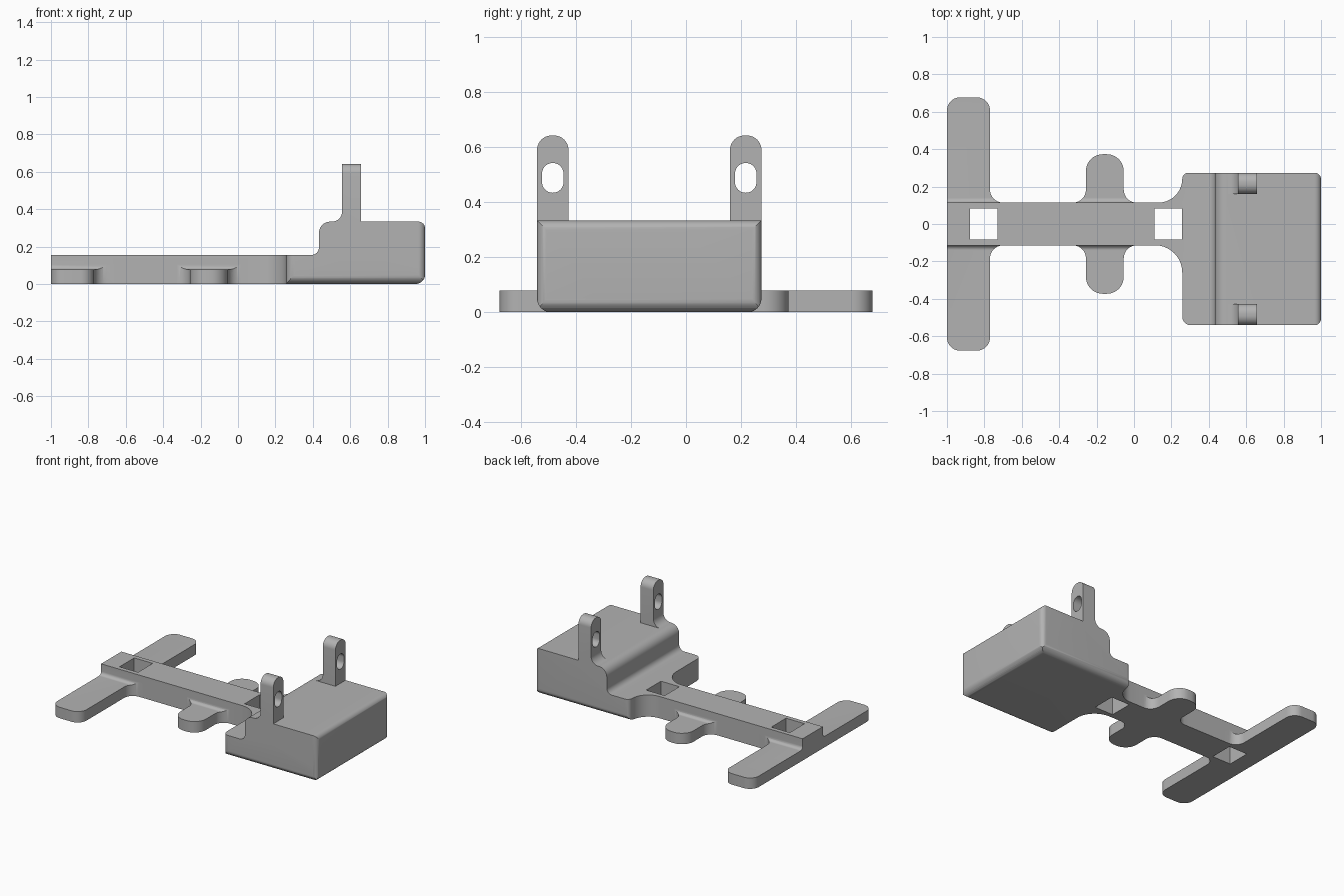
import bpy, bmesh, math
from mathutils import Vector

cube = bpy.data.objects.get("Cube")
if cube:
    bpy.data.objects.remove(cube, do_unlink=True)

# One plain grey
grey = bpy.data.materials.new("plain_grey")
grey.use_nodes = True
GREY = (0.45, 0.45, 0.45, 1)
grey.diffuse_color = GREY
grey.node_tree.nodes["Principled BSDF"].inputs["Base Color"].default_value = GREY


def rounded(corners, steps=10):
    """Turn (u, v, radius) corners into an outline with arc fillets."""
    out = []
    n = len(corners)
    for i, (u, v, r) in enumerate(corners):
        p = Vector((u, v))
        if r == 0:
            out.append(p)
            continue
        a = (Vector(corners[i - 1][:2]) - p).normalized()
        b = (Vector(corners[(i + 1) % n][:2]) - p).normalized()
        half = a.angle(b) / 2
        centre = p + (a + b).normalized() * r / math.sin(half)
        start = p + a * r / math.tan(half) - centre
        end = p + b * r / math.tan(half) - centre
        sweep = start.angle_signed(end)
        for k in range(steps + 1):
            t = -sweep * k / steps
            out.append(centre + Vector((start.x * math.cos(t) - start.y * math.sin(t),
                                        start.x * math.sin(t) + start.y * math.cos(t))))
    return out


def prism(name, corners, axis, lo, hi):
    """Extrude a rounded outline along x (yz), y (xz) or z (xy)."""
    place = {"x": lambda p, h: (h, p.x, p.y),
             "y": lambda p, h: (p.x, h, p.y),
             "z": lambda p, h: (p.x, p.y, h)}[axis]
    bm = bmesh.new()
    outline = rounded(corners)
    low = [bm.verts.new(place(p, lo)) for p in outline]
    high = [bm.verts.new(place(p, hi)) for p in outline]
    bm.faces.new(low)
    bm.faces.new(high)
    for i in range(len(low)):
        j = (i + 1) % len(low)
        bm.faces.new((low[i], low[j], high[j], high[i]))
    bmesh.ops.recalc_face_normals(bm, faces=bm.faces)
    mesh = bpy.data.meshes.new(name)
    bm.to_mesh(mesh)
    bm.free()
    mesh.materials.append(grey)
    obj = bpy.data.objects.new(name, mesh)
    bpy.context.collection.objects.link(obj)
    return obj


def combine(obj, other, operation):
    mod = obj.modifiers.new("combine", "BOOLEAN")
    mod.operation, mod.solver, mod.object = operation, "EXACT", other
    bpy.context.view_layer.objects.active = obj
    bpy.ops.object.modifier_apply(modifier=mod.name)
    bpy.data.objects.remove(other, do_unlink=True)


def box(u0, u1, v0, v1, r=0):
    return [(u0, v0, r), (u1, v0, r), (u1, v1, r), (u0, v1, r)]


def mirrored(half):
    return half + [(u, -v, r) for u, v, r in reversed(half)]


BAR, TOP, PLATE = 0.114, 0.333, 0.078
FRONT, BACK = -0.541, 0.274

# Bar flaring into the stepped block: side profile, plan and end section
body = prism("bracket_body", [(-1, 0, 0), (1, 0, 0.05), (1, TOP, 0.035),
             (0.433, TOP, 0.06), (0.433, 0.155, 0.04), (-1, 0.155, 0)], "y", -0.9, 0.9)
plan = prism("body_plan", [(-1.1, -BAR, 0), (0.258, -BAR, 0.145), (0.258, FRONT, 0.045),
             (1, FRONT, 0.035), (1, BACK, 0.035), (0.258, BACK, 0.032),
             (0.258, BAR, 0.128), (-1.1, BAR, 0)], "z", -0.1, 0.5)
combine(body, plan, "INTERSECT")
section = prism("body_section", [(FRONT, 0, 0.05), (BACK, 0, 0.05),
                (BACK, 0.6, 0), (FRONT, 0.6, 0)], "x", -1.2, 1.2)
combine(body, section, "INTERSECT")

# Thin cross arms and centre tabs, filleted into the bar
arm_plan = mirrored([(-0.66, BAR, 0), (-0.77, BAR, 0.07), (-0.77, 0.677, 0.07), (-1, 0.677, 0.07)])
tab_plan = mirrored([(0.05, BAR, 0), (-0.055, BAR, 0.07), (-0.055, 0.373, 0.09),
                     (-0.257, 0.373, 0.09), (-0.257, BAR, 0.07), (-0.36, BAR, 0)])
for name, outline in (("cross_arms", arm_plan), ("centre_tabs", tab_plan)):
    plate = prism(name, outline, "z", -0.1, 0.3)
    wing = [(0.8, 0, 0), (0.8, PLATE, 0), (BAR, PLATE, 0.025), (BAR, 0.14, 0)]
    wing_section = prism("wing_section", [(-u, v, r) for u, v, r in wing] + wing[::-1], "x", -1.2, 1.2)
    combine(plate, wing_section, "INTERSECT")
    combine(body, plate, "UNION")

# Upright lugs with a curved foot, rounded top and slotted eye
for y0, y1 in ((FRONT, FRONT + 0.114), (BACK - 0.114, BACK)):
    lug = prism("lug", [(0.495, 0.28, 0), (0.495, TOP, 0), (0.557, TOP, 0.055), (0.557, 0.7, 0),
                        (0.657, 0.7, 0), (0.657, 0.28, 0)], "y", y0 - 0.1, y1 + 0.1)
    shape = prism("lug_shape", [(y0, 0.2, 0), (y1, 0.2, 0), (y1, 0.642, 0.052),
                                (y0, 0.642, 0.052)], "x", 0.3, 0.9)
    combine(lug, shape, "INTERSECT")
    mid = (y0 + y1) / 2
    eye = prism("lug_eye", box(mid - 0.039, mid + 0.039, 0.434, 0.542, 0.0385), "x", 0.3, 0.9)
    combine(lug, eye, "DIFFERENCE")
    combine(body, lug, "UNION")

# Square holes through the bar
for x0 in (-0.877, 0.11):
    hole = prism("square_hole", box(x0, x0 + 0.146, -0.083, 0.083), "z", -0.2, 0.4)
    combine(body, hole, "DIFFERENCE")

# Smooth fillets, crisp edges
bpy.ops.object.select_all(action="DESELECT")
body.select_set(True)
bpy.context.view_layer.objects.active = body
bpy.ops.object.shade_smooth_by_angle(angle=math.radians(30))
